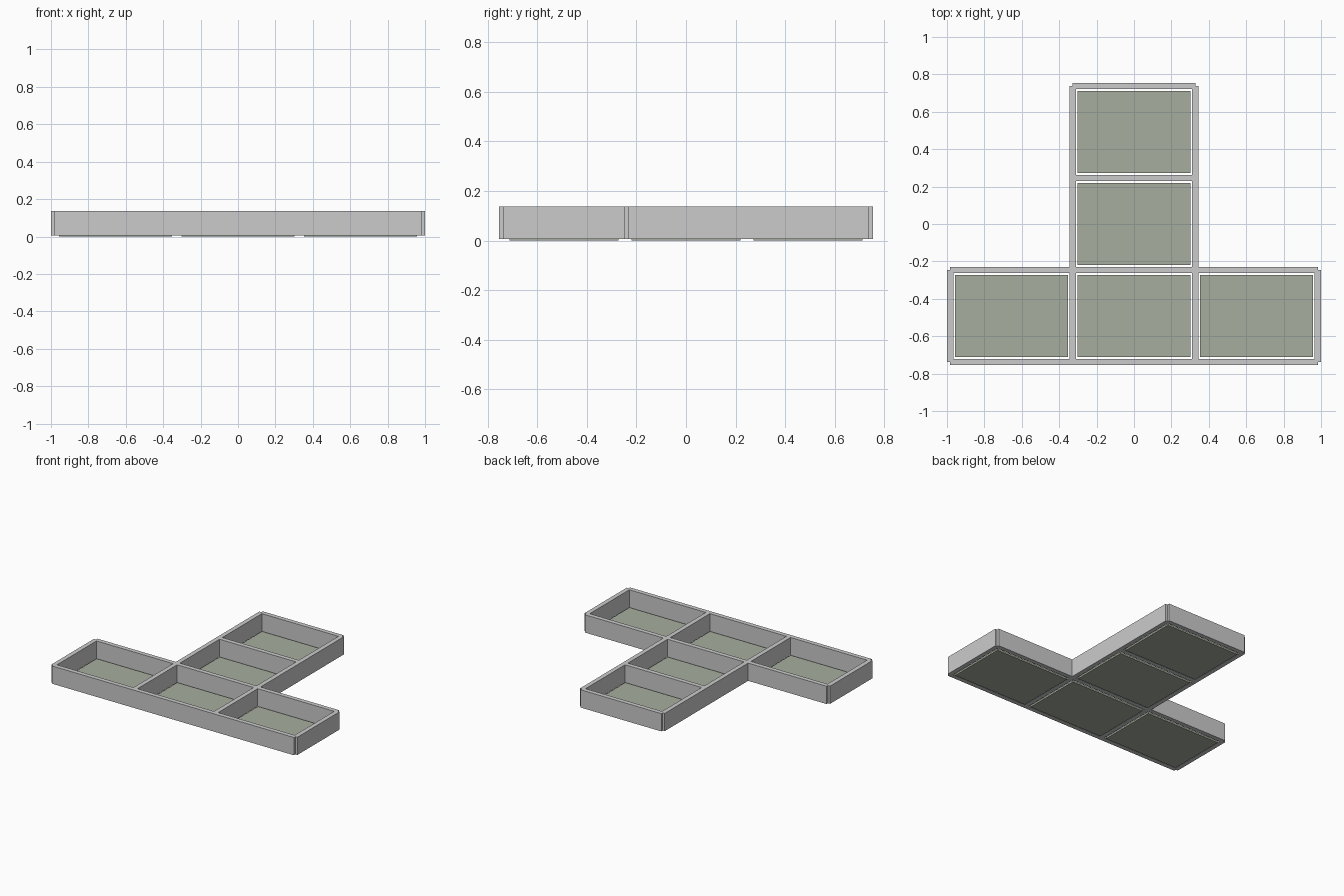
import bpy

if "Cube" in bpy.data.objects:
    bpy.data.objects.remove(bpy.data.objects["Cube"])

CX, CY = 0.655, 0.492        # cell pitch
T = 0.033                    # wall thickness
Z0, Z1 = 0.0065, 0.137       # wall bottom and top
FX, FY, FZ = 0.605, 0.438, 0.013   # floor panel size


def box(name, x0, x1, y0, y1, z0, z1, mat=None):
    bpy.ops.mesh.primitive_cube_add(
        size=1, location=((x0 + x1) / 2, (y0 + y1) / 2, (z0 + z1) / 2))
    ob = bpy.context.object
    ob.name = name
    ob.scale = (x1 - x0, y1 - y0, z1 - z0)
    bpy.ops.object.transform_apply(location=False, rotation=False, scale=True)
    if mat:
        ob.data.materials.append(mat)
    return ob


def wall_along_x(name, x0, x1, y):
    box(name, x0, x1, y - T / 2, y + T / 2, Z0, Z1)


def wall_along_y(name, x, y0, y1):
    box(name, x - T / 2, x + T / 2, y0, y1, Z0, Z1)


green = bpy.data.materials.new("floor_green")
green.diffuse_color = (0.38, 0.42, 0.34, 1)
green.use_nodes = True
green.node_tree.nodes["Principled BSDF"].inputs["Base Color"].default_value = green.diffuse_color

# Floor panels: three across the front, two more behind the middle one
for i, (cx, cy) in enumerate([(-1, -1), (0, -1), (1, -1), (0, 0), (0, 1)]):
    x, y = cx * CX, cy * CY
    box(f"floor_panel_{i + 1}", x - FX / 2, x + FX / 2,
        y - FY / 2, y + FY / 2, 0, FZ, green)

# Walls running left to right; ends stop on the centre lines of the side walls
wall_along_x("front_wall", -1.5 * CX, 1.5 * CX, -1.5 * CY)
wall_along_x("middle_wall", -1.5 * CX, 1.5 * CX, -0.5 * CY)
wall_along_x("stem_divider", -0.5 * CX, 0.5 * CX, 0.5 * CY)
wall_along_x("back_wall", -0.5 * CX, 0.5 * CX, 1.5 * CY)

# Walls running front to back, mirrored left and right
for side, s in (("left", -1), ("right", 1)):
    wall_along_y(f"{side}_end_wall", s * 1.5 * CX, -1.5 * CY, -0.5 * CY)
    wall_along_y(f"{side}_stem_wall", s * 0.5 * CX, -1.5 * CY, 1.5 * CY)
